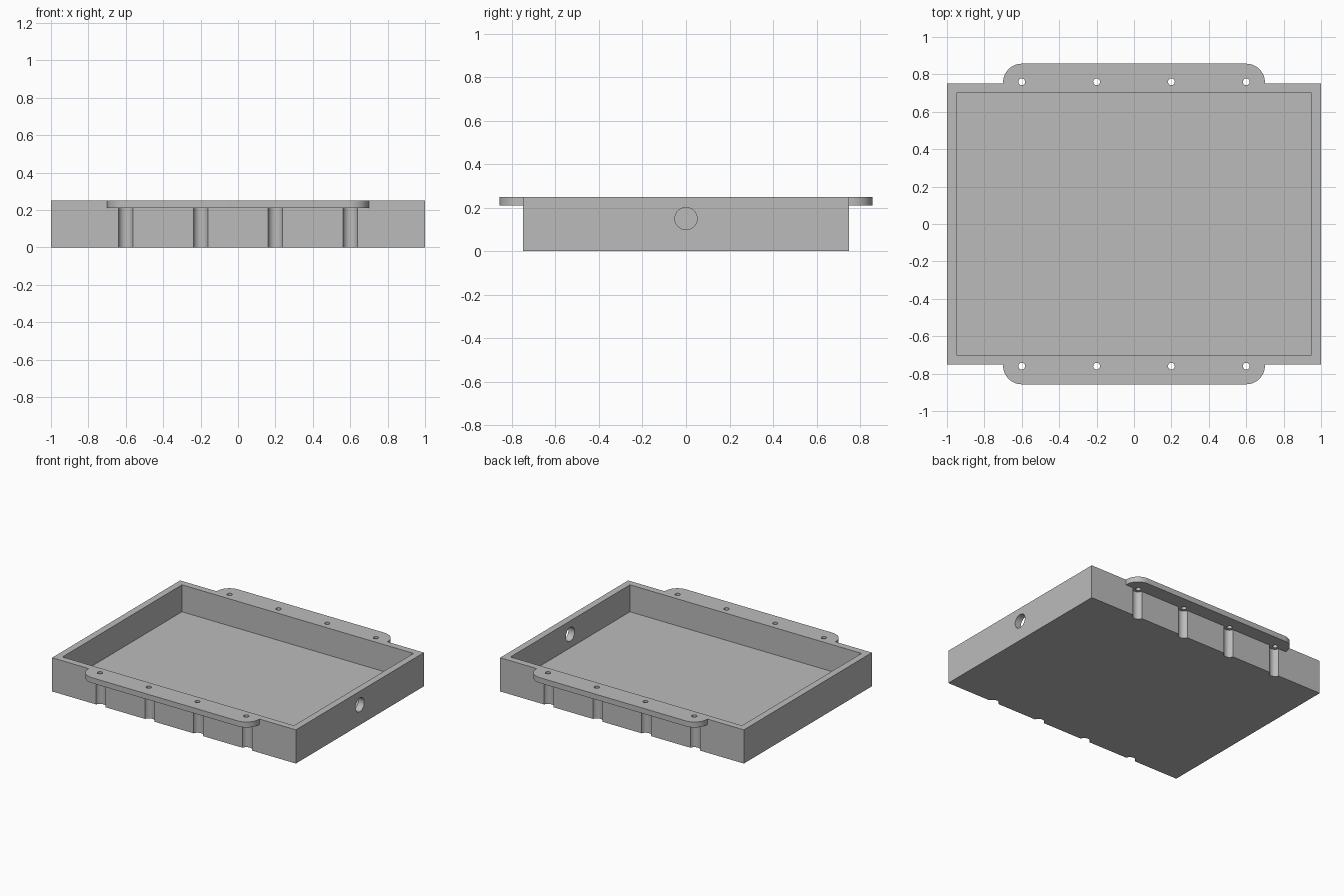
import bpy, bmesh
from math import radians, cos, sin, pi

cube = bpy.data.objects.get("Cube")
if cube:
    bpy.data.objects.remove(cube, do_unlink=True)

# Overall sizes
HALF_X, HALF_Y, HEIGHT = 1.0, 0.75, 0.25
WALL, FLOOR = 0.05, 0.05
LIP_X, LIP_Y, LIP_Z, LIP_R = 0.7, 0.857, 0.21, 0.1
SCREW_X, SCREW_Y = (-0.6, -0.2, 0.2, 0.6), 0.76

grey = bpy.data.materials.new("plain grey")
grey.use_nodes = True
grey.diffuse_color = (0.5, 0.5, 0.5, 1)
grey.node_tree.nodes["Principled BSDF"].inputs["Base Color"].default_value = (0.5, 0.5, 0.5, 1)


def prism(name, outline, z0, z1):
    """Solid made by extruding a counter-clockwise outline from z0 to z1."""
    bm = bmesh.new()
    base = bm.faces.new([bm.verts.new((x, y, z0)) for x, y in outline])
    top = bmesh.ops.extrude_face_region(bm, geom=[base])["geom"]
    for v in top:
        if isinstance(v, bmesh.types.BMVert):
            v.co.z = z1
    bmesh.ops.recalc_face_normals(bm, faces=bm.faces)
    mesh = bpy.data.meshes.new(name)
    bm.to_mesh(mesh)
    bm.free()
    mesh.materials.append(grey)
    obj = bpy.data.objects.new(name, mesh)
    bpy.context.collection.objects.link(obj)
    return obj


def arc(cx, cy, r, start, end, steps):
    angles = [radians(start + (end - start) * i / steps) for i in range(steps + 1)]
    return [(cx + r * cos(a), cy + r * sin(a)) for a in angles]


def rectangle(x, y):
    return [(-x, -y), (x, -y), (x, y), (-x, y)]


def circle(cx, cy, r):
    return arc(cx, cy, r, 0, 360, 48)[:-1]


def combine(target, other, operation):
    """Apply a boolean and discard the helper solid."""
    mod = target.modifiers.new("combine", "BOOLEAN")
    mod.operation, mod.solver, mod.object = operation, "EXACT", other
    bpy.context.view_layer.objects.active = target
    bpy.ops.object.modifier_apply(modifier=mod.name)
    bpy.data.objects.remove(other, do_unlink=True)


# Open tray
tray = prism("tray", rectangle(HALF_X, HALF_Y), 0, HEIGHT)
combine(tray, prism("cavity", rectangle(HALF_X - WALL, HALF_Y - WALL), FLOOR, HEIGHT + 0.1), "DIFFERENCE")

# Screw grooves down the outside of the long walls
for side in (-1, 1):
    for x in SCREW_X:
        combine(tray, prism("groove", circle(x, side * SCREW_Y, 0.04), -0.1, LIP_Z), "DIFFERENCE")

# Rounded mounting lips along the long walls
for side in (-1, 1):
    cx, cy, inner = LIP_X - LIP_R, LIP_Y - LIP_R, HALF_Y - WALL / 2
    outline = [(-LIP_X, inner), (LIP_X, inner)]
    outline += arc(cx, cy, LIP_R, 0, 90, 16) + arc(-cx, cy, LIP_R, 90, 180, 16)
    lip = prism("mounting_lip", [(x, side * y) for x, y in outline], LIP_Z, HEIGHT)
    combine(tray, lip, "UNION")

# Screw holes through the lips
for side in (-1, 1):
    for x in SCREW_X:
        combine(tray, prism("screw_hole", circle(x, side * SCREW_Y, 0.018), 0.1, HEIGHT + 0.1), "DIFFERENCE")

# Round cable hole through the right-hand end wall
cable_hole = prism("cable_hole", circle(0, 0, 0.051), -0.1, 0.1)
cable_hole.rotation_euler.y = pi / 2
cable_hole.location = (HALF_X - WALL / 2, 0, 0.15)
bpy.context.view_layer.update()
combine(tray, cable_hole, "DIFFERENCE")

# Smooth round parts, crisp edges
for obj in bpy.context.selected_objects:
    obj.select_set(False)
tray.select_set(True)
bpy.context.view_layer.objects.active = tray
bpy.ops.object.shade_smooth_by_angle(angle=radians(30))
